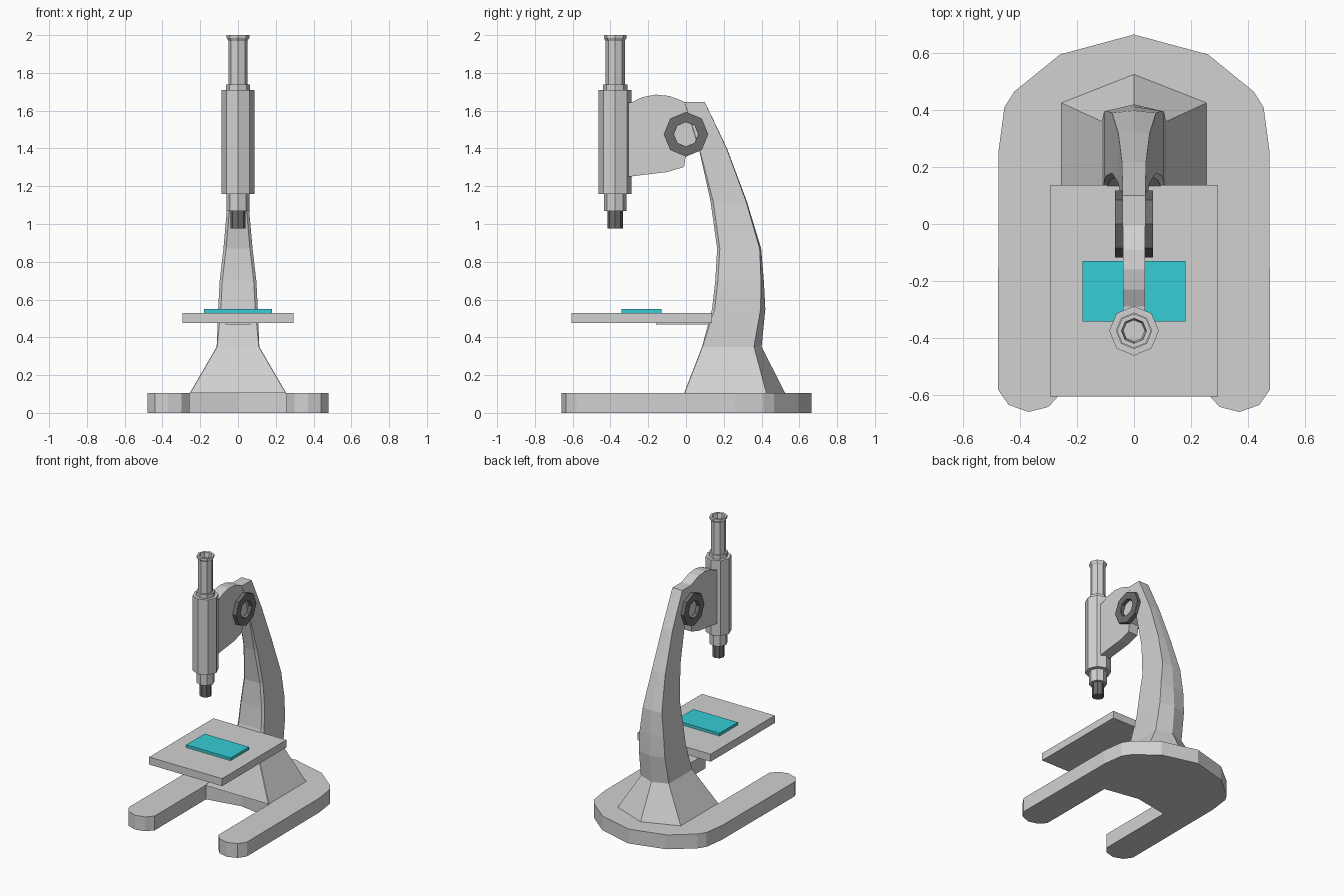
import bpy, bmesh, math
from mathutils import Vector

if "Cube" in bpy.data.objects:
    bpy.data.objects.remove(bpy.data.objects["Cube"])


def material(name, rgb):
    m = bpy.data.materials.new(name)
    m.diffuse_color = (*rgb, 1)
    m.use_nodes = True
    m.node_tree.nodes["Principled BSDF"].inputs["Base Color"].default_value = m.diffuse_color
    return m


GREY = material("light_grey", (0.64, 0.64, 0.64))
DARK = material("dark_grey", (0.15, 0.15, 0.15))
CYAN = material("cyan", (0.035, 0.61, 0.66))


def loft(name, rings, mat, closed=False):
    """Skin a list of equal-length rings; cap the ends unless closed."""
    bm = bmesh.new()
    vs = [[bm.verts.new(p) for p in r] for r in rings]
    n = len(vs[0])
    pairs = list(zip(vs, vs[1:])) + ([(vs[-1], vs[0])] if closed else [])
    for a, b in pairs:
        for i in range(n):
            j = (i + 1) % n
            bm.faces.new((a[i], a[j], b[j], b[i]))
    if not closed:
        bm.faces.new(vs[0])
        bm.faces.new(vs[-1])
    bmesh.ops.recalc_face_normals(bm, faces=bm.faces)
    me = bpy.data.meshes.new(name)
    bm.to_mesh(me)
    bm.free()
    me.materials.append(mat)
    ob = bpy.data.objects.new(name, me)
    bpy.context.collection.objects.link(ob)
    return ob


def box(name, x, y0, y1, z0, z1, mat):
    ring = [(-x, y0), (x, y0), (x, y1), (-x, y1)]
    return loft(name, [[(*p, z) for p in ring] for z in (z0, z1)], mat)


def lathe(name, profile, y, mat, sides=8):
    """Faceted vertical turning from (radius, z) pairs."""
    ang = [2 * math.pi * i / sides for i in range(sides)]
    return loft(name, [[(r * math.cos(a), y + r * math.sin(a), z) for a in ang]
                       for r, z in profile], mat)


# horseshoe base: right half outline, mirrored
half = [(0, .665), (.26, .595), (.42, .465), (.455, .41), (.475, .26),
        (.478, -.58), (.44, -.635), (.37, -.66), (.30, -.642), (.258, -.595),
        (.258, 0), (0, .045)]
outline = half + [(-x, y) for x, y in reversed(half) if x > 0]
loft("horseshoe_base", [[(*p, z) for p in outline] for z in (0, .105)], GREY)

# curved arm: z, front y, side back y, centre back y, half width
sections = [(.105, -.01, .425, .525, .255), (.35, .085, .36, .40, .113),
            (.55, .138, .395, .42, .105), (.70, .155, .397, .412, .097),
            (.87, .165, .39, .398, .077), (1.12, .13, .318, .322, .055),
            (1.40, .068, .215, .217, .042), (1.645, -.01, .10, .10, .04)]
rings = []
for z, f, s, b, w in sections:
    c = .014 if .5 < z < 1.3 else .003      # slight chamfer on the front edges
    rings.append([(-w + c, f, z), (w - c, f, z), (w, f + c, z), (w, s, z),
                  (0, b, z), (-w, s, z), (-w, f + c, z)])
loft("arm", rings, GREY)

# stage, its support and the glass slide
box("stage", .295, -.605, .137, .475, .53, GREY)
box("stage_support", .065, -.16, .14, .467, .48, GREY)
box("specimen_slide", .18, -.342, -.13, .53, .55, CYAN)

# optical tube with hollow eyepiece
TUBE_Y = -.375
lathe("optical_tube", [(.06, 1.07), (.06, 1.16), (.087, 1.16), (.087, 1.71),
                       (.064, 1.71), (.064, 1.738), (.051, 1.738), (.051, 1.97),
                       (.06, 1.985), (.06, 2.0), (.044, 2.0), (.038, 1.95)],
      TUBE_Y, GREY)
lathe("objective_lens", [(.041, .975), (.041, 1.075)], TUBE_Y, DARK)

# focusing bracket joining tube and arm
side = [(-.33, 1.247), (-.29, 1.252), (-.1, 1.275), (-.01, 1.302), (0, 1.37), (.05, 1.40),
        (.05, 1.62), (0, 1.643), (-.04, 1.66), (-.09, 1.678), (-.16, 1.685),
        (-.23, 1.672), (-.29, 1.642), (-.33, 1.642)]
loft("focus_bracket", [[(x, y, z) for y, z in side] for x in (-.039, .039)], GREY)

# octagonal ring knobs on both sides
for sx, label in ((1, "right"), (-1, "left")):
    rings = []
    for r, x in ((.064, .035), (.118, .035), (.118, .066), (.064, .066)):
        rings.append([(sx * x, r * math.cos(i * math.pi / 4),
                       1.475 + r * math.sin(i * math.pi / 4)) for i in range(8)])
    loft("focus_knob_" + label, rings, DARK, closed=True)
